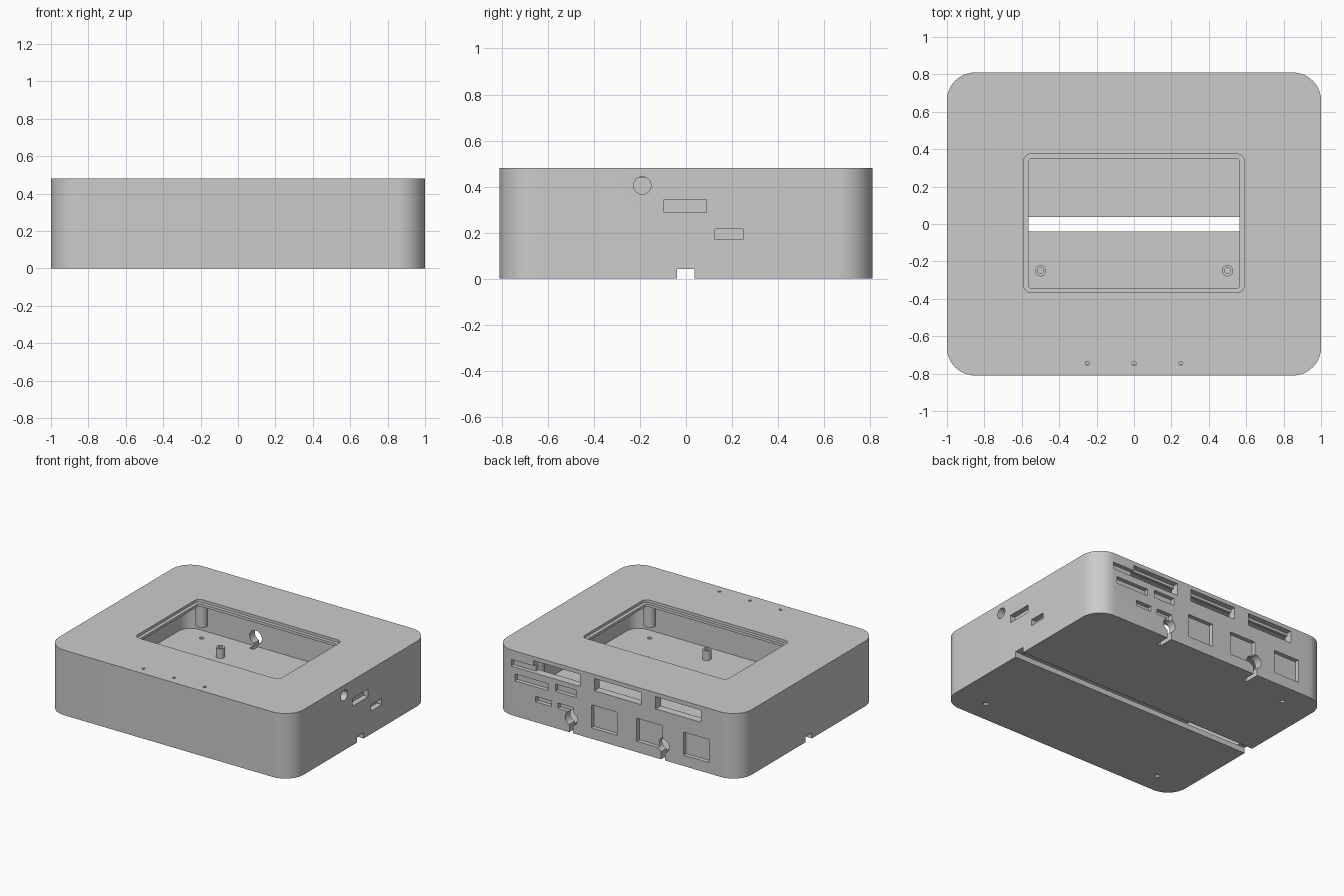
import bpy
import bmesh
from math import cos, sin, pi, radians
from mathutils import Matrix

default = bpy.data.objects.get("Cube")
if default:
    bpy.data.objects.remove(default, do_unlink=True)

gray = bpy.data.materials.new("light_gray_plastic")
gray.use_nodes = True
COLOR = (0.6, 0.6, 0.6, 1)
gray.diffuse_color = COLOR
gray.node_tree.nodes["Principled BSDF"].inputs["Base Color"].default_value = COLOR


def finish(name, bm):
    bmesh.ops.recalc_face_normals(bm, faces=bm.faces)
    mesh = bpy.data.meshes.new(name)
    bm.to_mesh(mesh)
    bm.free()
    mesh.materials.append(gray)
    obj = bpy.data.objects.new(name, mesh)
    bpy.context.collection.objects.link(obj)
    return obj


def rounded_block(name, x0, x1, y0, y1, z0, z1, r, steps=12):
    """Vertical prism with rounded corners."""
    bm = bmesh.new()
    verts = []
    corners = [(x1 - r, y1 - r), (x0 + r, y1 - r), (x0 + r, y0 + r), (x1 - r, y0 + r)]
    for quarter, (cx, cy) in enumerate(corners):
        for i in range(steps + 1):
            a = (quarter + i / steps) * pi / 2
            verts.append(bm.verts.new((cx + r * cos(a), cy + r * sin(a), z0)))
    face = bm.faces.new(verts)
    top = bmesh.ops.extrude_face_region(bm, geom=[face])["geom"]
    moved = [v for v in top if isinstance(v, bmesh.types.BMVert)]
    bmesh.ops.translate(bm, verts=moved, vec=(0, 0, z1 - z0))
    return finish(name, bm)


def box(name, x0, x1, y0, y1, z0, z1):
    bm = bmesh.new()
    bmesh.ops.create_cube(bm, size=1)
    bmesh.ops.scale(bm, vec=(x1 - x0, y1 - y0, z1 - z0), verts=bm.verts)
    bmesh.ops.translate(bm, vec=((x0 + x1) / 2, (y0 + y1) / 2, (z0 + z1) / 2), verts=bm.verts)
    return finish(name, bm)


def cylinder(name, center, r, depth, axis="Z", sides=32):
    bm = bmesh.new()
    turn = {"X": Matrix.Rotation(pi / 2, 4, "Y"), "Y": Matrix.Rotation(pi / 2, 4, "X"), "Z": Matrix()}[axis]
    bmesh.ops.create_cone(bm, cap_ends=True, segments=sides, radius1=r, radius2=r,
                          depth=depth, matrix=Matrix.Translation(center) @ turn)
    return finish(name, bm)


def cut(target, cutter):
    """Subtract the cutter and discard it."""
    mod = target.modifiers.new("cut", "BOOLEAN")
    mod.operation = "DIFFERENCE"
    mod.solver = "EXACT"
    mod.object = cutter
    bpy.context.view_layer.objects.active = target
    bpy.ops.object.modifier_apply(modifier=mod.name)
    bpy.data.objects.remove(cutter, do_unlink=True)


def smooth(obj):
    bpy.ops.object.select_all(action="DESELECT")
    obj.select_set(True)
    bpy.context.view_layer.objects.active = obj
    bpy.ops.object.shade_smooth_by_angle(angle=radians(30))


W, D, H = 1.0, 0.81, 0.48
WALL, SKIN = 0.06, 0.04

# Hollow shell with a stepped window in the top
case = rounded_block("case", -W, W, -D, D, 0, H, 0.15)
cut(case, rounded_block("cavity", -W + WALL, W - WALL, -D + WALL, D - WALL, SKIN, H - SKIN, 0.1))
cut(case, rounded_block("window", -0.565, 0.565, -0.345, 0.35, 0.3, 0.6, 0.02, 6))
cut(case, rounded_block("window_step", -0.59, 0.59, -0.367, 0.375, H - 0.02, 0.6, 0.04, 6))

# Slot across the floor
cut(case, box("floor_slot", -1.1, 1.1, -0.04, 0.037, -0.1, SKIN + 0.001))

# Open slots high on the back wall
for x0, x1 in ((0.3, 0.68), (-0.2, 0.18), (-0.69, -0.32)):
    cut(case, box("back_slot", x0, x1, 0.7, 0.9, 0.36, 0.43))
    cut(case, box("back_slot_top", x0, x1, 0.77, 0.9, 0.36, 0.45))

# Shallow port recesses on the back wall: x range, z range
ports = [
    (0.67, 0.86, 0.36, 0.41),
    (0.56, 0.83, 0.26, 0.31), (0.33, 0.5, 0.27, 0.325),
    (0.53, 0.66, 0.15, 0.19), (0.35, 0.48, 0.15, 0.19),
]
ports += [(x - 0.105, x + 0.105, 0.08, 0.25) for x in (0.1, -0.27, -0.65)]
for x0, x1, z0, z1 in ports:
    cut(case, box("port", x0, x1, D - 0.03, 0.9, z0, z1))

# Keyhole cable openings through the back wall
for x in (0.37, -0.38):
    cut(case, cylinder("keyhole", (x, D, 0.105), 0.05, 0.3, "Y"))
    cut(case, box("keyhole_slit", x - 0.016, x + 0.016, 0.7, 0.9, -0.1, 0.1))

# Ports on the right-hand wall
cut(case, cylinder("round_port", (W, -0.19, 0.405), 0.038, 0.3, "X"))
for y0, y1, z0, z1 in ((-0.095, 0.09, 0.288, 0.345), (0.125, 0.247, 0.17, 0.215)):
    cut(case, box("side_port", W - 0.04, 1.1, y0, y1, z0, z1))

# Indicator holes in the top, screw holes in the floor
for x in (-0.25, 0, 0.25):
    cut(case, cylinder("indicator_hole", (x, -0.745, H), 0.011, 0.2, sides=16))
for x, y in ((-0.75, 0.65), (-0.75, -0.65), (0.75, -0.65)):
    cut(case, cylinder("screw_hole", (x, y, 0), 0.016, 0.2, sides=16))
smooth(case)

# Screw bosses hanging from the top, above the screw holes
for sx in (-1, 1):
    for sy in (-1, 1):
        boss = cylinder("screw_boss", (sx * 0.75, sy * 0.65, 0.29), 0.042, 0.31)
        cut(boss, cylinder("boss_hole", (sx * 0.75, sy * 0.65, 0.13), 0.015, 0.2, sides=16))
        smooth(boss)

# Short standoffs on the floor
for x, y in ((-0.5, -0.25), (0.5, -0.25), (-0.48, 0.48), (0.25, -0.6)):
    standoff = cylinder("standoff", (x, y, 0.07), 0.03, 0.08)
    cut(standoff, cylinder("standoff_hole", (x, y, 0.11), 0.016, 0.08, sides=16))
    smooth(standoff)
